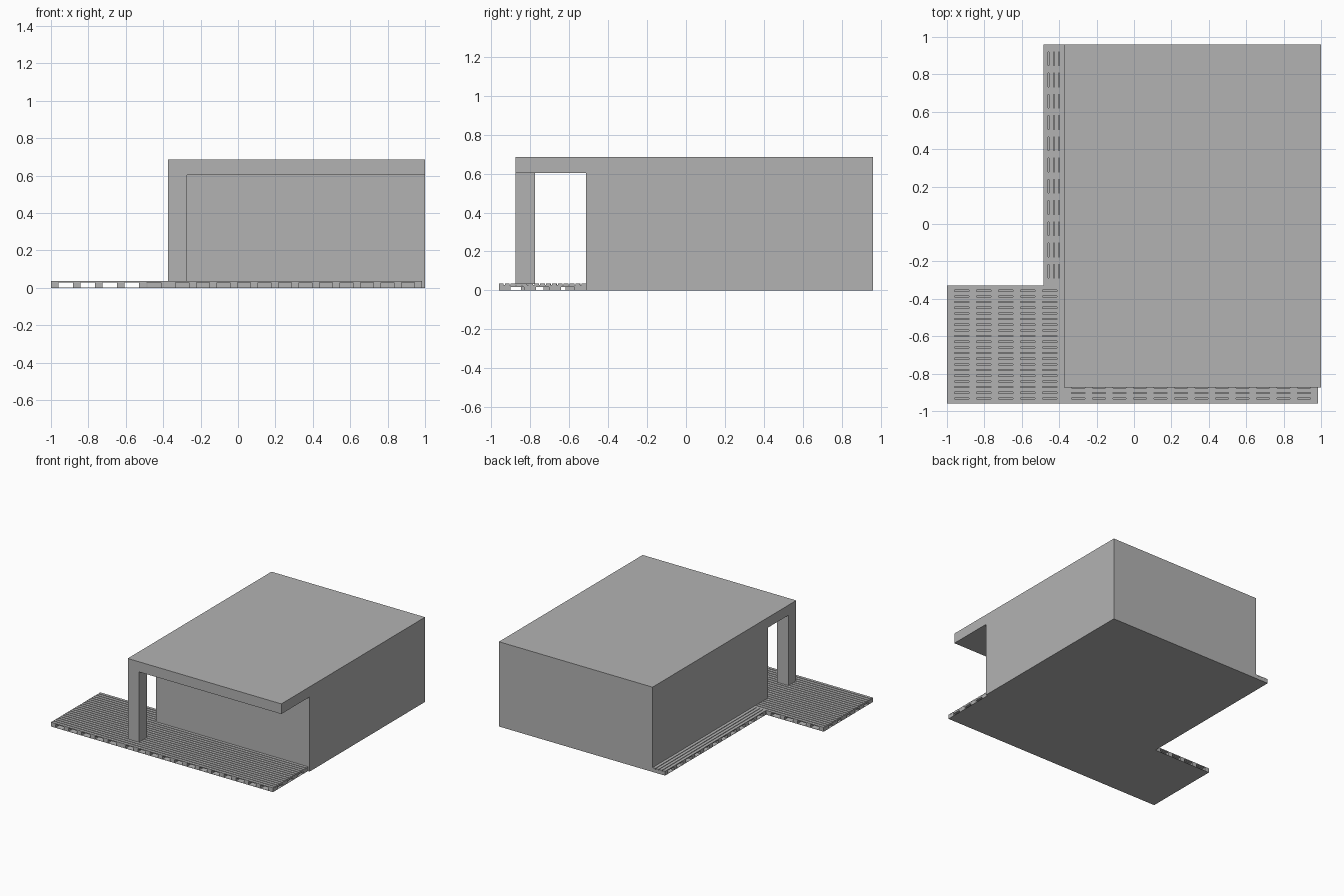
import bpy
import bmesh
from mathutils import Matrix, Vector

cube = bpy.data.objects.get("Cube")
if cube:
    bpy.data.objects.remove(cube, do_unlink=True)

# Single plain grey
grey = bpy.data.materials.new("plain_grey")
grey.use_nodes = True
colour = (0.45, 0.45, 0.45, 1)
grey.diffuse_color = colour
grey.node_tree.nodes["Principled BSDF"].inputs["Base Color"].default_value = colour


def finish(name, bm):
    bmesh.ops.recalc_face_normals(bm, faces=bm.faces)
    mesh = bpy.data.meshes.new(name)
    bm.to_mesh(mesh)
    bm.free()
    mesh.materials.append(grey)
    obj = bpy.data.objects.new(name, mesh)
    bpy.context.collection.objects.link(obj)
    return obj


def add_box(bm, xs, ys, zs):
    lo, hi = Vector((xs[0], ys[0], zs[0])), Vector((xs[1], ys[1], zs[1]))
    matrix = Matrix.Translation((lo + hi) / 2) @ Matrix.Diagonal((*(hi - lo), 1))
    bmesh.ops.create_cube(bm, size=1, matrix=matrix)


def spread(start, end, width, pitch):
    """Evenly spaced (low, high) intervals that fill a span from end to end."""
    count = max(1, round((end - start - width) / pitch))
    step = (end - start - width) / count
    return [(start + i * step, start + i * step + width) for i in range(count + 1)]


# House body and roof canopy: one side profile extruded across the width
LEFT, RIGHT, FRONT, WALL, BACK = -0.373, 1.0, -0.875, -0.513, 0.96
EAVE, TOP = 0.603, 0.685
bm = bmesh.new()
profile = [(WALL, 0), (BACK, 0), (BACK, TOP), (FRONT, TOP), (FRONT, EAVE), (WALL, EAVE)]
face = bm.faces.new([bm.verts.new((LEFT, y, z)) for y, z in profile])
side = bmesh.ops.extrude_face_region(bm, geom=[face])
bmesh.ops.translate(bm, vec=(RIGHT - LEFT, 0, 0),
                    verts=[v for v in side["geom"] if isinstance(v, bmesh.types.BMVert)])
finish("house_body_and_canopy", bm)

# Corner post under the canopy
bm = bmesh.new()
add_box(bm, (LEFT, LEFT + 0.1), (FRONT, FRONT + 0.1), (0.034, EAVE))
finish("canopy_post", bm)

# Deck levels, from the base sheet up to the boards
BASE, FOOT, JOIST, BOARD = 0.002, 0.018, 0.027, 0.035


def build_deck(name, xs, ys, boards_along_x):
    """Boards on cross joists, on small feet, over a thin base sheet."""
    along, across = (xs, ys) if boards_along_x else (ys, xs)

    def place(bm, a, c, zs):
        add_box(bm, *((a, c) if boards_along_x else (c, a)), zs)

    joists = spread(*along, 0.04, 0.111)
    boards, frame, feet, sheet = (bmesh.new() for _ in range(4))
    for strip in spread(*across, 0.024, 0.03):
        place(boards, along, strip, (JOIST, BOARD))
    for joist in joists:
        place(frame, joist, across, (FOOT, JOIST))
        for pad in spread(*across, 0.06, 0.125):
            place(feet, joist, pad, (BASE, FOOT))
    place(sheet, along, across, (0, BASE))
    for part, mesh in (("boards", boards), ("joists", frame),
                       ("feet", feet), ("base_sheet", sheet)):
        finish(name + "_" + part, mesh)


build_deck("terrace", (-1.0, LEFT), (-0.96, -0.33), True)
build_deck("porch", (LEFT, 0.985), (-0.96, WALL), True)
build_deck("side_walk", (-0.485, LEFT), (-0.33, BACK), False)
